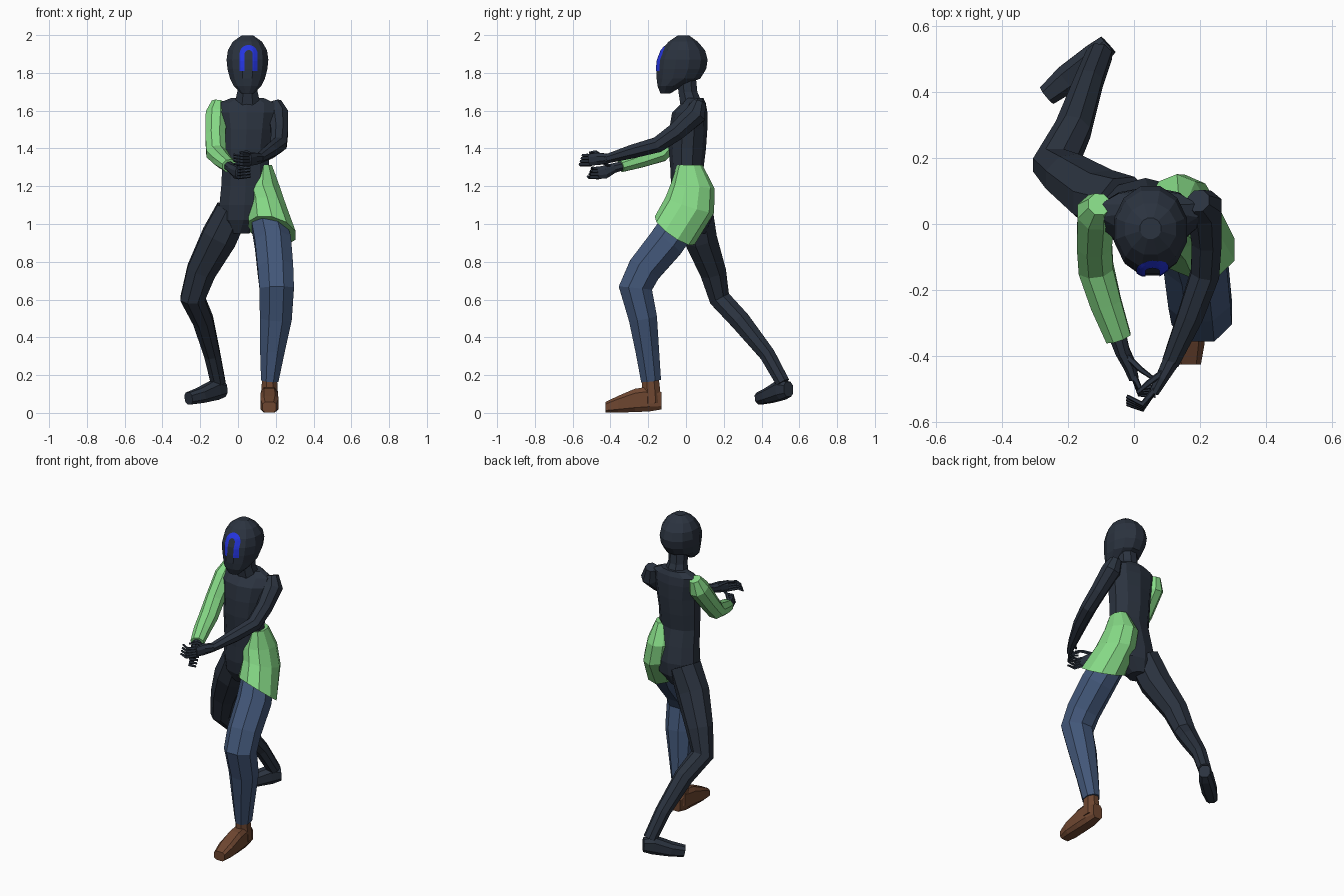
import bpy, bmesh, math
from mathutils import Vector
from mathutils.bvhtree import BVHTree


def material(name, rgb):
    m = bpy.data.materials.new(name)
    m.diffuse_color = (*rgb, 1)
    return m


DARK = material("dark_slate", (0.024, 0.033, 0.050))
GREEN = material("light_green", (0.24, 0.70, 0.24))
DENIM = material("denim_blue", (0.055, 0.095, 0.190))
BROWN = material("boot_brown", (0.155, 0.062, 0.030))
BLUE = material("bright_blue", (0.018, 0.035, 0.75))


def finish(name, bm, mat):
    me = bpy.data.meshes.new(name)
    bm.to_mesh(me)
    bm.free()
    me.materials.append(mat)
    ob = bpy.data.objects.new(name, me)
    bpy.context.collection.objects.link(ob)
    return ob


def loft(name, sections, mat, n=8, normals=None, ref=(1, 0, 0), power=1.0):
    """Skin rings (x, y, z, half width, half depth) along a path, with closed ends."""
    bm = bmesh.new()
    pts = [Vector(s[:3]) for s in sections]
    ref = Vector(ref)
    rings = []
    for i, s in enumerate(sections):
        if normals:
            t = Vector(normals[i] if isinstance(normals, list) else normals).normalized()
        else:
            t = Vector()
            if i > 0:
                t += (pts[i] - pts[i - 1]).normalized()
            if i < len(pts) - 1:
                t += (pts[i + 1] - pts[i]).normalized()
            t.normalize()
        u = (ref - t * ref.dot(t)).normalized()
        v = t.cross(u)
        ring = []
        for k in range(n):
            a = 2 * math.pi * (k + 0.5) / n
            c, d = math.cos(a), math.sin(a)
            c = math.copysign(abs(c) ** power, c)
            d = math.copysign(abs(d) ** power, d)
            grow = 1.04 if power == 1.0 else 1.0
            ring.append(bm.verts.new(pts[i] + (u * c * s[3] + v * d * s[4]) * grow))
        rings.append(ring)
    for r0, r1 in zip(rings, rings[1:]):
        for k in range(n):
            bm.faces.new((r0[k], r0[(k + 1) % n], r1[(k + 1) % n], r1[k]))
    bm.faces.new(rings[0])
    bm.faces.new(rings[-1])
    bmesh.ops.recalc_face_normals(bm, faces=bm.faces[:])
    return finish(name, bm, mat)


# Head: horizontal rings given as height, front, back, half width
head_rows = [(1.69, -0.135, -0.085, 0.032), (1.73, -0.150, -0.02, 0.072),
             (1.77, -0.155, 0.075, 0.092), (1.82, -0.155, 0.106, 0.105),
             (1.87, -0.150, 0.114, 0.110), (1.92, -0.130, 0.100, 0.103),
             (1.965, -0.092, 0.062, 0.077), (1.997, -0.045, 0.018, 0.032)]
head = loft("head", [(0.05, (f + b) / 2, z, w, (b - f) / 2) for z, f, b, w in head_rows],
            DARK, n=12, normals=(0, 0, 1))

# Arch marking: thin strip laid on the face
tree = BVHTree.FromPolygons([v.co.copy() for v in head.data.vertices],
                            [p.vertices[:] for p in head.data.polygons])
path = [(-1, 0, 1.81 + 0.018 * i) for i in range(5)]
path += [(-math.cos(math.pi * i / 10), math.sin(math.pi * i / 10), 1.90) for i in range(11)]
path += [(1, 0, 1.882 - 0.018 * i) for i in range(5)]
bm = bmesh.new()
rows = []
for dx, dz, base in path:
    row = []
    for r in (0.021, 0.030, 0.039, 0.048):
        x, z = 0.056 + dx * r, base + dz * r
        hit = tree.ray_cast(Vector((x, -1, z)), Vector((0, 1, 0)))[0]
        row.append(bm.verts.new((x, (hit.y if hit else -0.14) - 0.004, z)))
    rows.append(row)
for a, b in zip(rows, rows[1:]):
    for k in range(3):
        bm.faces.new((a[k], a[k + 1], b[k + 1], b[k]))
bmesh.ops.recalc_face_normals(bm, faces=bm.faces[:])
if sum(f.normal.y for f in bm.faces) > 0:
    bmesh.ops.reverse_faces(bm, faces=bm.faces[:])
finish("face_marking", bm, BLUE)

# Neck and torso
loft("neck", [(0.05, 0.03, 1.63, 0.072, 0.062), (0.05, 0.01, 1.70, 0.056, 0.052),
              (0.05, 0.0, 1.80, 0.056, 0.052)], DARK, normals=(0, 0, 1))
loft("torso", [(0.01, 0.04, 0.95, 0.05, 0.06), (0.03, 0.035, 1.02, 0.125, 0.095),
               (0.035, 0.03, 1.10, 0.135, 0.105), (0.04, 0.02, 1.20, 0.130, 0.095),
               (0.04, 0.005, 1.30, 0.125, 0.085), (0.04, 0.007, 1.40, 0.128, 0.095),
               (0.045, 0.012, 1.50, 0.135, 0.097), (0.045, 0.02, 1.59, 0.150, 0.090),
               (0.045, 0.04, 1.64, 0.150, 0.062), (0.05, 0.045, 1.668, 0.085, 0.045)],
     DARK, n=10, normals=(0, 0, 1))

# Arms
loft("sleeved_arm", [(-0.105, 0.06, 1.645, 0.035, 0.035), (-0.115, 0.035, 1.58, 0.058, 0.062),
                     (-0.12, -0.06, 1.46, 0.055, 0.055), (-0.115, -0.135, 1.375, 0.055, 0.05),
                     (-0.085, -0.24, 1.34, 0.049, 0.043), (-0.047, -0.345, 1.308, 0.04, 0.035)],
     GREEN)
loft("bare_arm", [(0.195, 0.07, 1.645, 0.035, 0.035), (0.213, 0.05, 1.58, 0.055, 0.060),
                  (0.22, -0.05, 1.49, 0.047, 0.05), (0.215, -0.15, 1.42, 0.045, 0.043),
                  (0.17, -0.28, 1.385, 0.040, 0.038), (0.11, -0.42, 1.345, 0.027, 0.025)],
     DARK)

# Hands: palm, four curled fingers and thumb
loft("palm_a", [(-0.052, -0.33, 1.31, 0.028, 0.025), (-0.035, -0.385, 1.295, 0.023, 0.027),
                (-0.012, -0.43, 1.275, 0.020, 0.036), (0.0, -0.47, 1.27, 0.015, 0.033)], DARK)
loft("palm_b", [(0.115, -0.41, 1.347, 0.027, 0.025), (0.085, -0.465, 1.345, 0.020, 0.034),
                (0.06, -0.51, 1.34, 0.015, 0.032)], DARK)


def digit(name, pts):
    loft(name, [(*p, r, r) for p, r in zip(pts, (0.010, 0.009, 0.006))], DARK, n=5, ref=(0, 0, 1))


for j in range(4):
    z = 1.247 + 0.016 * j
    digit(f"finger_a_{j}", [(0.0, -0.46, z), (0.018, -0.515 + 0.006 * j, z), (0.065, -0.52 + 0.01 * j, z + 0.004)])
    z = 1.315 + 0.016 * j
    digit(f"finger_b_{j}", [(0.063, -0.50, z), (0.025, -0.56 + 0.005 * j, z), (-0.022, -0.545 + 0.008 * j, z + 0.004)])
digit("thumb_a", [(-0.022, -0.40, 1.305), (0.02, -0.44, 1.325), (0.055, -0.465, 1.322)])
digit("thumb_b", [(0.085, -0.45, 1.362), (0.045, -0.48, 1.382), (0.01, -0.51, 1.378)])

# Rear leg and foot
loft("rear_leg", [(-0.03, 0.05, 1.07, 0.09, 0.095), (-0.10, 0.075, 0.93, 0.097, 0.09),
                  (-0.195, 0.142, 0.75, 0.08, 0.072), (-0.24, 0.178, 0.605, 0.068, 0.058),
                  (-0.185, 0.285, 0.49, 0.056, 0.055), (-0.137, 0.43, 0.31, 0.044, 0.043),
                  (-0.105, 0.513, 0.16, 0.040, 0.038)], DARK)
loft("rear_foot", [(-0.078, 0.543, 0.125, 0.034, 0.042), (-0.12, 0.505, 0.122, 0.043, 0.056),
                   (-0.20, 0.44, 0.092, 0.046, 0.042), (-0.262, 0.39, 0.076, 0.034, 0.034)],
     DARK, ref=(0.65, -0.75, 0), power=0.75)

# Front leg in trousers, with boot
loft("trouser_leg", [(0.15, 0.0, 1.05, 0.09, 0.10), (0.185, -0.105, 0.90, 0.10, 0.10),
                     (0.198, -0.22, 0.76, 0.098, 0.093), (0.205, -0.268, 0.66, 0.095, 0.092),
                     (0.20, -0.228, 0.50, 0.088, 0.078), (0.182, -0.205, 0.33, 0.068, 0.065),
                     (0.168, -0.185, 0.17, 0.048, 0.055)], DENIM)
loft("boot_shaft", [(0.167, -0.18, 0.05, 0.048, 0.05), (0.167, -0.185, 0.12, 0.045, 0.05),
                    (0.167, -0.19, 0.20, 0.040, 0.045)], BROWN)
loft("boot_foot", [(x, y, (lo + hi) / 2, w, (hi - lo) / 2 / 0.96) for x, y, lo, hi, w in
                   [(0.165, -0.13, 0.018, 0.11, 0.034), (0.165, -0.19, 0.008, 0.14, 0.046),
                    (0.166, -0.27, 0.004, 0.128, 0.048), (0.166, -0.36, 0.002, 0.09, 0.05),
                    (0.166, -0.425, 0.002, 0.058, 0.038)]],
     BROWN, normals=(0, -1, 0), power=0.55)

# Flared half shorts around the hip
loft("hip_shorts", [(0.135, 0.02, 1.312, 0.045, 0.065), (0.13, 0.035, 1.20, 0.09, 0.112),
                    (0.155, 0.02, 1.10, 0.10, 0.13), (0.18, -0.06, 0.965, 0.130, 0.124)],
     GREEN, n=10, normals=[(0, 0, -1), (0, -0.1, -1), (-0.1, -0.3, -0.95), (-0.25, -0.577, -0.816)])
